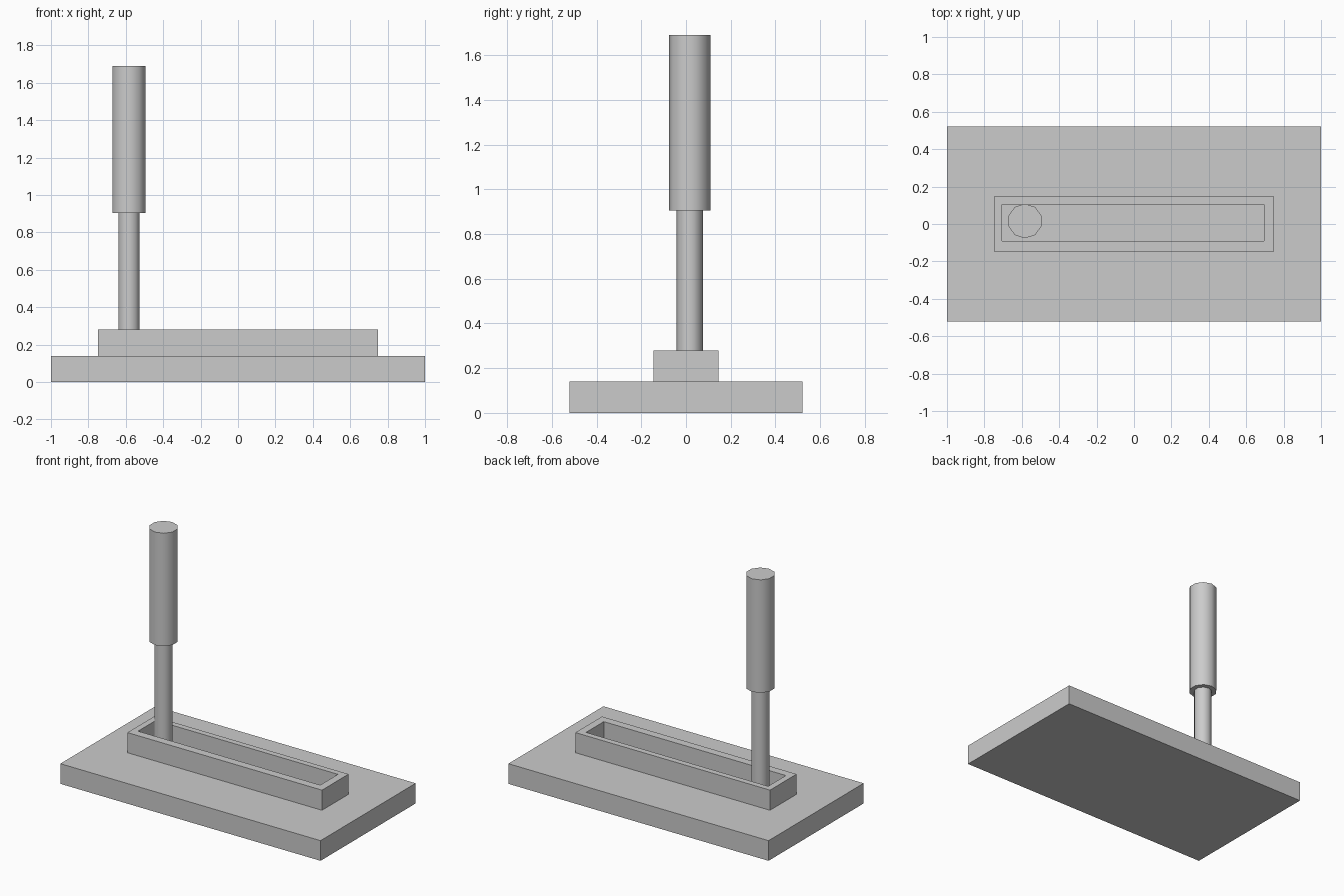
import bpy
import bmesh
from math import radians

if "Cube" in bpy.data.objects:
    bpy.data.objects.remove(bpy.data.objects["Cube"])

grey = bpy.data.materials.new("plain_grey")
grey.use_nodes = True
colour = (0.6, 0.6, 0.6, 1)
grey.diffuse_color = colour
grey.node_tree.nodes["Principled BSDF"].inputs["Base Color"].default_value = colour

BASE_TOP, RIM_TOP = 0.14, 0.28
STEM_TOP, GRIP_TOP = 0.905, 1.69


def finish(name, bm):
    bmesh.ops.recalc_face_normals(bm, faces=bm.faces)
    mesh = bpy.data.meshes.new(name)
    bm.to_mesh(mesh)
    bm.free()
    mesh.materials.append(grey)
    obj = bpy.data.objects.new(name, mesh)
    bpy.context.collection.objects.link(obj)
    return obj


def rect(bm, x0, x1, y0, y1, z):
    corners = ((x0, y0), (x1, y0), (x1, y1), (x0, y1))
    return [bm.verts.new((x, y, z)) for x, y in corners]


def bridge(bm, a, b):
    for i in range(4):
        j = (i + 1) % 4
        bm.faces.new((a[i], a[j], b[j], b[i]))


def rod(name, radius, bottom, top):
    bpy.ops.mesh.primitive_cylinder_add(
        vertices=10, radius=radius, depth=top - bottom,
        location=(-0.583, 0.016, (top + bottom) / 2))
    obj = bpy.context.object
    obj.name = name
    obj.data.materials.append(grey)
    bpy.ops.object.shade_smooth_by_angle(angle=radians(40))


# Base plate
bm = bmesh.new()
low = rect(bm, -1, 1, -0.522, 0.522, 0)
high = rect(bm, -1, 1, -0.522, 0.522, BASE_TOP)
bridge(bm, low, high)
bm.faces.new(low)
bm.faces.new(high)
finish("base_plate", bm)

# Slotted guide: outer wall, rim and inner wall, open onto the plate
bm = bmesh.new()
outer, inner = (-0.748, 0.748, -0.146, 0.146), (-0.705, 0.695, -0.09, 0.105)
loops = [rect(bm, *outer, BASE_TOP), rect(bm, *outer, RIM_TOP),
         rect(bm, *inner, RIM_TOP), rect(bm, *inner, BASE_TOP)]
for a, b in zip(loops, loops[1:]):
    bridge(bm, a, b)
finish("slot_guide", bm)

# Lever
rod("lever_stem", 0.059, BASE_TOP, STEM_TOP)
rod("lever_grip", 0.0925, STEM_TOP, GRIP_TOP)
